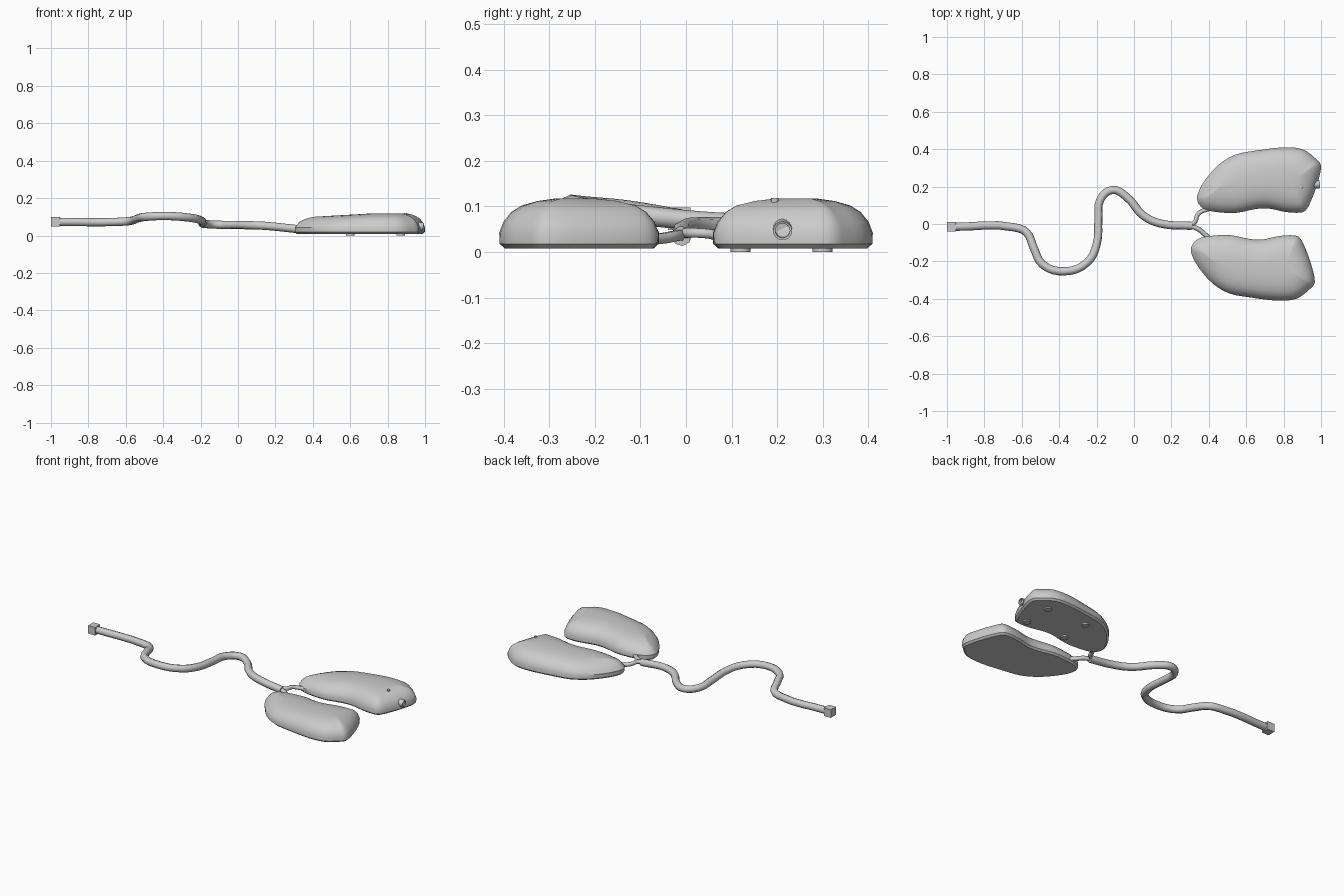
import bpy, bmesh
from mathutils import Vector

if "Cube" in bpy.data.objects:
    bpy.data.objects.remove(bpy.data.objects["Cube"])

# Outline of one pad, seen from above
OUTLINE = [(.34, .12), (.342, .165), (.38, .235), (.45, .315), (.54, .37), (.65, .392),
           (.80, .41), (.90, .40), (.965, .355), (1.0, .31), (.98, .215), (.945, .12),
           (.915, .07), (.87, .06), (.80, .066), (.72, .083), (.65, .08), (.55, .06),
           (.45, .063), (.375, .08)]


def smooth(obj, angle=0.6):
    bpy.context.view_layer.objects.active = obj
    bpy.ops.object.select_all(action='DESELECT')
    obj.select_set(True)
    bpy.ops.object.shade_smooth_by_angle(angle=angle)


def closed_spline(points, steps):
    out, n = [], len(points)
    p = [Vector(q) for q in points]
    for i in range(n):
        a, b, c, d = p[i - 1], p[i], p[(i + 1) % n], p[(i + 2) % n]
        for k in range(steps):
            t = k / steps
            out.append(0.5 * (2 * b + (c - a) * t + (2 * a - 5 * b + 4 * c - d) * t**2
                              + (3 * b - a - 3 * c + d) * t**3))
    return out


def make_pad(name, side, shift):
    loop = closed_spline(OUTLINE, 3)
    n = len(loop)
    centre = Vector((.68, .23))
    # each ring: inset along the normal, pull towards the spine, height
    rings = [(.012, 0, .008), (.001, 0, .018), (0, 0, .042), (.009, 0, .066),
             (.024, .02, .088), (.042, .06, .102), (.05, .3, .112), (.05, .62, .117), (.05, .88, .118)]
    bm = bmesh.new()
    rows = []
    for inset, pull, z in rings:
        row = []
        for i, p in enumerate(loop):
            t = (loop[(i + 2) % n] - loop[i - 2]).normalized()
            q = p + Vector((t.y, -t.x)) * inset
            spine = Vector((centre.x + (q.x - centre.x) * .75, centre.y + (q.x - centre.x) * .1))
            q = q.lerp(spine, pull)
            rise = 1 - .17 * max(0, min(1, (.75 - q.x) / .35)) if z > .05 else 1
            row.append(bm.verts.new((q.x + shift, q.y * side, z * rise)))
        rows.append(row)
    for lo, hi in zip(rows, rows[1:]):
        for i in range(n):
            j = (i + 1) % n
            bm.faces.new((lo[i], lo[j], hi[j], hi[i]))
    bm.faces.new(rows[0])
    bm.faces.new(rows[-1])
    bmesh.ops.recalc_face_normals(bm, faces=bm.faces)
    mesh = bpy.data.meshes.new(name)
    bm.to_mesh(mesh)
    bm.free()
    obj = bpy.data.objects.new(name, mesh)
    bpy.context.collection.objects.link(obj)
    smooth(obj)
    return obj


def make_cable(name, points, radius, sides_res=2):
    cu = bpy.data.curves.new(name, 'CURVE')
    cu.dimensions = '3D'
    cu.bevel_depth = radius
    cu.bevel_resolution = sides_res
    cu.use_fill_caps = True
    cu.resolution_u = 4
    sp = cu.splines.new('BEZIER')
    sp.bezier_points.add(len(points) - 1)
    for bp, p in zip(sp.bezier_points, points):
        bp.co = p
        bp.handle_left_type = bp.handle_right_type = 'AUTO'
    obj = bpy.data.objects.new(name, cu)
    bpy.context.collection.objects.link(obj)
    return obj


def cylinder(name, loc, radius, depth, rot=(0, 0, 0), verts=16):
    bpy.ops.mesh.primitive_cylinder_add(vertices=verts, radius=radius, depth=depth,
                                        location=loc, rotation=rot)
    obj = bpy.context.object
    obj.name = name
    smooth(obj)
    return obj


# Two mirrored pads
make_pad("back_pad", 1, 0)
make_pad("front_pad", -1, -.033)

# Main cable and its plug
make_cable("main_cable", [(-.96, -.015, .073), (-.64, -.018, .073), (-.575, -.045, .078),
                          (-.535, -.13, .092), (-.49, -.215, .1), (-.37, -.253, .104),
                          (-.25, -.205, .094), (-.2, -.11, .082), (-.19, .03, .068),
                          (-.18, .13, .062), (-.115, .182, .058), (-.04, .145, .056),
                          (.05, .045, .055), (.14, .003, .052), (.31, -.01, .035)], .022)
bpy.ops.mesh.primitive_cube_add(size=1, location=(-.976, -.015, .073))
plug = bpy.context.object
plug.name = "plug"
plug.scale = (.048, .05, .05)

# Thin wires from the cable to each pad
make_cable("back_wire", [(.29, -.008, .04), (.325, .01, .042), (.34, .05, .04), (.37, .071, .035),
                         (.43, .085, .032)], .012, 1)
make_cable("front_wire", [(.29, -.008, .038), (.34, -.025, .035), (.375, -.052, .03),
                          (.41, -.085, .028)], .013, 1)

# Socket at the end of the back pad: tube with a recessed floor
bpy.ops.mesh.primitive_cylinder_add(vertices=16, radius=.021, depth=.04,
                                    location=(.971, .212, .05), rotation=(0, 1.75, 0))
socket = bpy.context.object
socket.name = "socket"
bm = bmesh.new()
bm.from_mesh(socket.data)
bm.faces.ensure_lookup_table()
cap = max(bm.faces, key=lambda f: f.calc_center_median().z)
bmesh.ops.inset_region(bm, faces=[cap], thickness=.005)
bmesh.ops.translate(bm, verts=cap.verts, vec=(0, 0, -.001))
ext = bmesh.ops.extrude_discrete_faces(bm, faces=[cap])["faces"]
bmesh.ops.translate(bm, verts=ext[0].verts, vec=(0, 0, -.015))
bm.to_mesh(socket.data)
bm.free()
smooth(socket)

# Small button on top, and four feet below the back pad
cylinder("button", (.895, .195, .113), .008, .012)
for x in (.6, .87):
    for y in (.12, .3):
        cylinder("foot", (x, y, .006), .022, .012)
